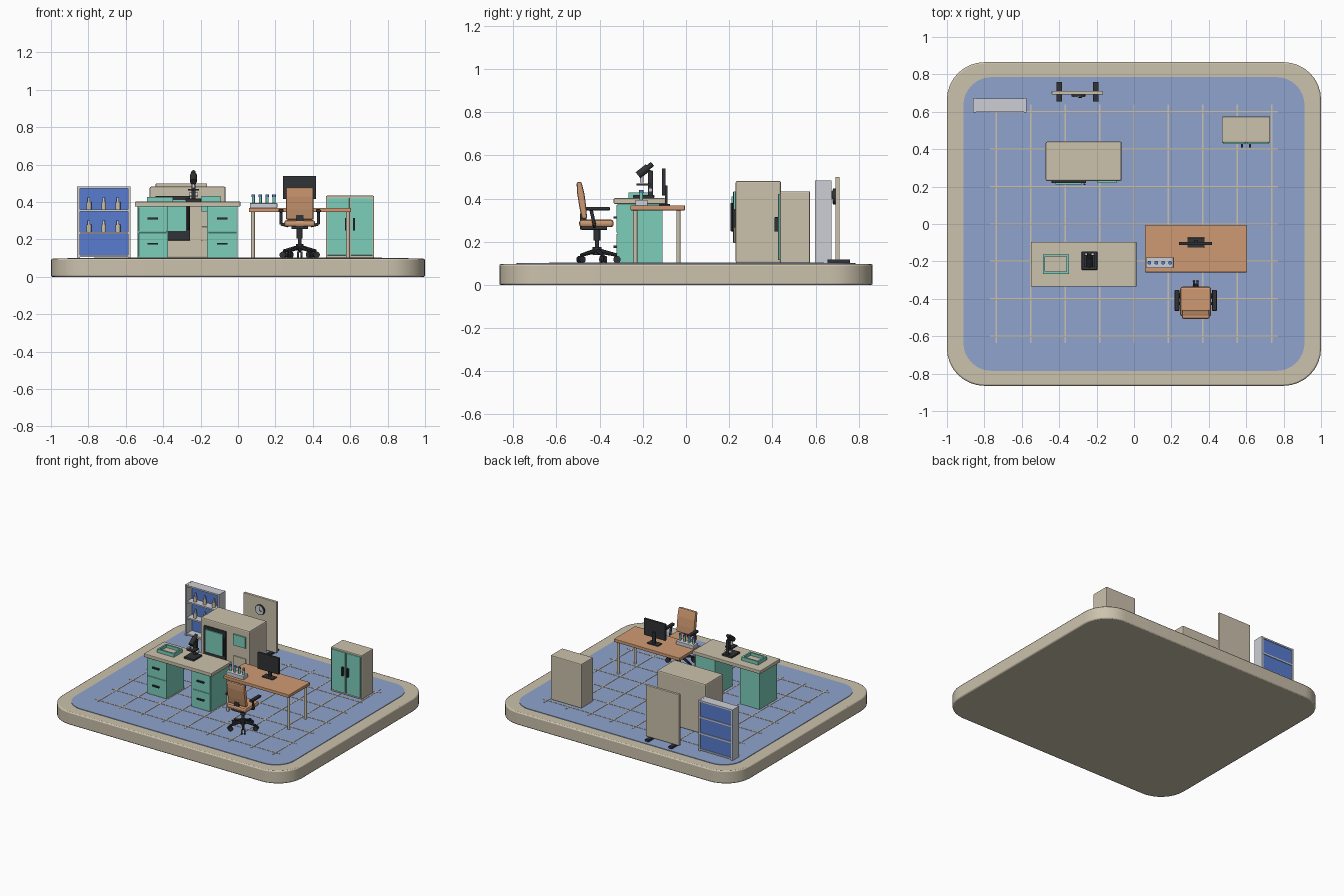
import bpy, bmesh, math
from mathutils import Vector


def material(name, r, g, b):
    lin = [((c / 255 + 0.055) / 1.055) ** 2.4 for c in (r, g, b)]
    m = bpy.data.materials.new(name)
    m.diffuse_color = (*lin, 1)
    return m


TAN = material("tan", 204, 194, 173)
FLOOR = material("floor blue", 143, 163, 206)
BLUE = material("shelf blue", 88, 124, 208)
TEAL = material("teal", 125, 207, 187)
WOOD = material("orange wood", 207, 154, 114)
DARK = material("charcoal", 48, 50, 54)
GREY = material("light grey", 205, 207, 213)


def finish(name, bm, mat, bevel=0, smooth=False):
    bmesh.ops.recalc_face_normals(bm, faces=bm.faces[:])
    me = bpy.data.meshes.new(name)
    bm.to_mesh(me)
    bm.free()
    me.materials.append(mat)
    ob = bpy.data.objects.new(name, me)
    bpy.context.collection.objects.link(ob)
    if bevel:
        mod = ob.modifiers.new("edge", "BEVEL")
        mod.width, mod.segments, mod.limit_method = bevel, 2, "ANGLE"
    if smooth:
        bpy.context.view_layer.objects.active = ob
        ob.select_set(True)
        bpy.ops.object.shade_smooth_by_angle(angle=math.radians(35))
        ob.select_set(False)
    return ob


def box(name, x0, x1, y0, y1, z0, z1, mat, bevel=0):
    bm = bmesh.new()
    bmesh.ops.create_cube(bm, size=1)
    for v in bm.verts:
        v.co = ((x0 + x1) / 2 + v.co.x * (x1 - x0), (y0 + y1) / 2 + v.co.y * (y1 - y0),
                (z0 + z1) / 2 + v.co.z * (z1 - z0))
    return finish(name, bm, mat, bevel)


def rod(name, a, b, r, mat, r2=None, n=16):
    a, b = Vector(a), Vector(b)
    bm = bmesh.new()
    bmesh.ops.create_cone(bm, cap_ends=True, segments=n, radius1=r,
                          radius2=r if r2 is None else r2, depth=(b - a).length)
    q = (b - a).to_track_quat("Z", "Y")
    for v in bm.verts:
        v.co = q @ v.co + (a + b) / 2
    return finish(name, bm, mat, 0, True)


def prism(name, pts, offset, mat, bevel=0, smooth=False):
    bm = bmesh.new()
    f = bm.faces.new([bm.verts.new(p) for p in pts])
    ext = bmesh.ops.extrude_face_region(bm, geom=[f])["geom"]
    bmesh.ops.translate(bm, vec=offset, verts=[g for g in ext if isinstance(g, bmesh.types.BMVert)])
    return finish(name, bm, mat, bevel, smooth)


def rounded_slab(name, hx, hy, r, z0, z1, mat, bevel=0):
    pts = []
    for k, (sx, sy) in enumerate(((1, 1), (-1, 1), (-1, -1), (1, -1))):
        for i in range(9):
            a = math.radians(90 * k + 90 * i / 8)
            pts.append((sx * (hx - r) + r * math.cos(a), sy * (hy - r) + r * math.sin(a), z0))
    return prism(name, pts, (0, 0, z1 - z0), mat, bevel, True)


# Base, floor and tile lines
rounded_slab("base", 1.0, 0.865, 0.2, 0, 0.097, TAN, 0.008)
rounded_slab("floor", 0.912, 0.785, 0.15, 0.09, 0.101, FLOOR)
for i in range(-4, 5):
    box("tile_line_y", i * 0.184 - 0.004, i * 0.184 + 0.004, -0.635, 0.64, 0.098, 0.103, TAN)
for i in range(-3, 4):
    box("tile_line_x", -0.77, 0.77, i * 0.2 - 0.004, i * 0.2 + 0.004, 0.098, 0.103, TAN)

# Bottle shelf
box("shelf_side", -0.86, -0.846, 0.597, 0.673, 0.101, 0.483, GREY)
box("shelf_side", -0.589, -0.575, 0.597, 0.673, 0.101, 0.483, GREY)
for z in (0.107, 0.228, 0.35, 0.471):
    box("shelf_board", -0.85, -0.585, 0.598, 0.672, z, z + 0.011, GREY)
box("shelf_back", -0.85, -0.585, 0.658, 0.667, 0.11, 0.475, BLUE)
for z in (0.239, 0.361):
    for x in (-0.797, -0.718, -0.642):
        rod("bottle", (x, 0.63, z), (x, 0.63, z + 0.04), 0.013, TAN)
        rod("bottle_neck", (x, 0.63, z + 0.04), (x, 0.63, z + 0.062), 0.007, GREY)

# Standing board with clock
box("board", -0.44, -0.165, 0.692, 0.712, 0.115, 0.5, TAN, 0.003)
for x in (-0.415, -0.22):
    box("board_foot", x, x + 0.03, 0.655, 0.76, 0.101, 0.118, DARK, 0.003)
rod("clock_rim", (-0.297, 0.693, 0.41), (-0.297, 0.681, 0.41), 0.038, DARK, n=32)
rod("clock_face", (-0.297, 0.69, 0.41), (-0.297, 0.679, 0.41), 0.033, GREY, n=32)
rod("clock_hand", (-0.297, 0.678, 0.41), (-0.297, 0.678, 0.435), 0.003, DARK)
rod("clock_hand", (-0.297, 0.678, 0.41), (-0.278, 0.678, 0.402), 0.003, DARK)

# Incubator
box("incubator_body", -0.472, -0.066, 0.23, 0.44, 0.101, 0.482, TAN, 0.008)
box("incubator_door_frame", -0.44, -0.256, 0.218, 0.232, 0.195, 0.432, DARK, 0.003)
box("incubator_window", -0.42, -0.277, 0.211, 0.22, 0.245, 0.41, TEAL)
rod("incubator_handle", (-0.265, 0.212, 0.25), (-0.265, 0.212, 0.38), 0.005, DARK)
box("incubator_screen", -0.195, -0.093, 0.219, 0.232, 0.35, 0.432, TEAL)
box("incubator_drawer", -0.195, -0.093, 0.222, 0.232, 0.195, 0.268, TAN, 0.002)

# Storage cabinet
box("cabinet_body", 0.47, 0.728, 0.435, 0.575, 0.101, 0.434, TAN, 0.006)
for x0, x1, xh in ((0.478, 0.595, 0.578), (0.603, 0.72, 0.62)):
    box("cabinet_door", x0, x1, 0.427, 0.437, 0.115, 0.422, TEAL, 0.002)
    box("cabinet_handle", xh - 0.006, xh + 0.006, 0.41, 0.428, 0.248, 0.314, DARK, 0.002)

# Workbench with drawer pedestals
box("bench_top", -0.552, 0.013, -0.335, -0.095, 0.376, 0.402, TAN, 0.004)
for x in (-0.537, -0.165):
    box("bench_pedestal", x, x + 0.163, -0.318, -0.11, 0.101, 0.377, TEAL)
    for z in (0.108, 0.243):
        box("bench_drawer", x + 0.006, x + 0.157, -0.323, -0.317, z, z + 0.128, TEAL, 0.002)
    for z in (0.177, 0.312):
        box("bench_handle", x + 0.053, x + 0.11, -0.335, -0.322, z - 0.005, z + 0.005, DARK)

# Sample tray
box("tray_base", -0.48, -0.355, -0.262, -0.168, 0.402, 0.407, TAN)
for x in (-0.487, -0.36):
    box("tray_side", x, x + 0.012, -0.267, -0.163, 0.402, 0.428, TEAL)
for y in (-0.267, -0.175):
    box("tray_end", -0.487, -0.348, y, y + 0.012, 0.402, 0.428, TEAL)

# Microscope
box("microscope_base", -0.28, -0.196, -0.245, -0.147, 0.402, 0.418, DARK, 0.004)
box("microscope_column", -0.249, -0.227, -0.177, -0.153, 0.415, 0.53, DARK, 0.003)
box("microscope_stage", -0.268, -0.208, -0.23, -0.165, 0.461, 0.47, DARK)
rod("microscope_lens", (-0.238, -0.205, 0.475), (-0.238, -0.205, 0.51), 0.008, GREY)
rod("microscope_tube", (-0.238, -0.222, 0.508), (-0.238, -0.175, 0.545), 0.018, DARK)
rod("microscope_eyepiece", (-0.238, -0.175, 0.545), (-0.238, -0.155, 0.561), 0.012, DARK)
rod("microscope_knob", (-0.263, -0.165, 0.44), (-0.213, -0.165, 0.44), 0.01, GREY)

# Desk
box("desk_top", 0.058, 0.605, -0.258, -0.005, 0.346, 0.369, WOOD, 0.003)
for x in (0.08, 0.588):
    for y in (-0.235, -0.035):
        rod("desk_leg", (x, y, 0.101), (x, y, 0.347), 0.01, TAN)

# Monitor
box("monitor_foot", 0.285, 0.377, -0.125, -0.073, 0.368, 0.376, DARK, 0.002)
box("monitor_neck", 0.32, 0.342, -0.097, -0.085, 0.372, 0.46, DARK)
box("monitor_screen", 0.241, 0.418, -0.112, -0.095, 0.415, 0.54, DARK, 0.003)

# Tube rack
box("rack", 0.063, 0.21, -0.235, -0.178, 0.368, 0.394, GREY, 0.002)
for i in range(4):
    x = 0.082 + i * 0.037
    rod("tube", (x, -0.207, 0.39), (x, -0.207, 0.428), 0.008, TEAL)
    rod("tube_cap", (x, -0.207, 0.426), (x, -0.207, 0.441), 0.01, BLUE)

# Office chair
CX, CY = 0.33, -0.412
box("chair_seat", CX - 0.083, CX + 0.083, -0.495, -0.335, 0.268, 0.303, WOOD, 0.013)
back = [(-0.507, 0.478), (-0.505, 0.43), (-0.494, 0.36), (-0.482, 0.305), (-0.458, 0.305),
        (-0.462, 0.36), (-0.47, 0.42), (-0.484, 0.478)]
prism("chair_back", [(CX - 0.074, y, z) for y, z in back], (0.148, 0, 0), WOOD, 0.009)
box("chair_back_bracket", CX - 0.02, CX + 0.02, -0.49, -0.46, 0.258, 0.33, DARK)
box("chair_mechanism", CX - 0.045, CX + 0.045, -0.485, -0.365, 0.255, 0.27, DARK, 0.003)
for s in (-1, 1):
    x = CX + s * 0.1
    box("chair_arm_pad", x - 0.013, x + 0.013, -0.465, -0.352, 0.345, 0.362, DARK, 0.005)
    rod("chair_arm_post", (x, -0.44, 0.35), (x, -0.425, 0.282), 0.008, DARK)
    rod("chair_arm_bar", (x, -0.425, 0.282), (CX + s * 0.06, -0.425, 0.272), 0.008, DARK)
rod("chair_column_sleeve", (CX, CY, 0.205), (CX, CY, 0.258), 0.016, DARK)
rod("chair_column", (CX, CY, 0.14), (CX, CY, 0.21), 0.01, DARK)
rod("chair_hub", (CX, CY, 0.14), (CX, CY, 0.175), 0.021, DARK)
for k in range(5):
    a = math.radians(90 + 72 * k)
    c, s = math.cos(a), math.sin(a)
    x, y = CX + 0.092 * c, CY + 0.092 * s
    rod("chair_leg", (CX, CY, 0.16), (x, y, 0.138), 0.012, DARK, 0.008, 8)
    for t in (-1, 1):
        px, py = x - s * 0.009 * t, y + c * 0.009 * t
        rod("chair_caster", (px + s * 0.005, py - c * 0.005, 0.118),
            (px - s * 0.005, py + c * 0.005, 0.118), 0.017, DARK)
